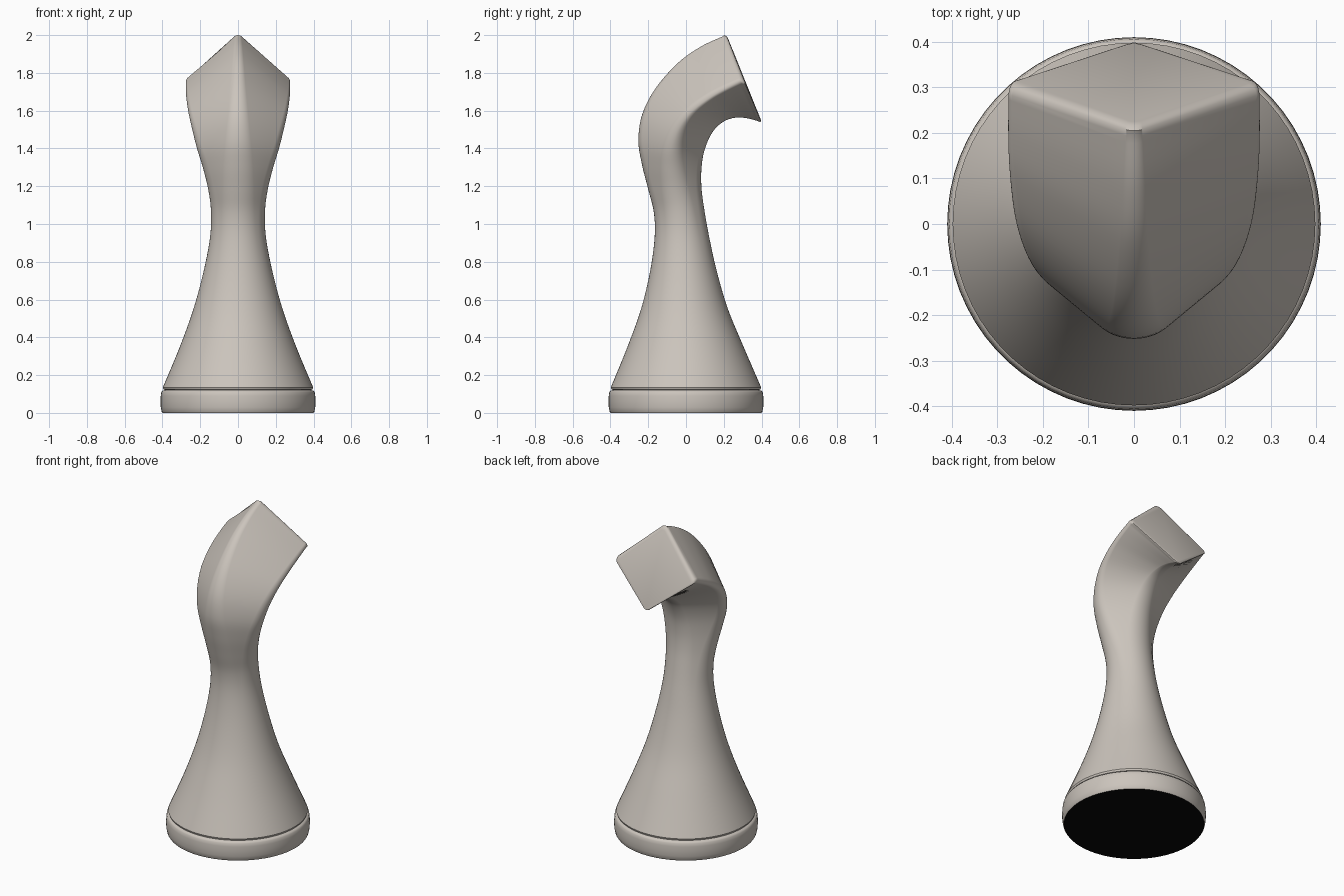
import bpy, bmesh, math
from mathutils import Vector

if "Cube" in bpy.data.objects:
    bpy.data.objects.remove(bpy.data.objects["Cube"])


def material(name, rgb):
    m = bpy.data.materials.new(name)
    m.diffuse_color = (*rgb, 1)
    m.use_nodes = True
    m.node_tree.nodes["Principled BSDF"].inputs["Base Color"].default_value = m.diffuse_color
    return m


stone = material("warm grey", (0.60, 0.555, 0.505))
felt = material("black felt", (0.002, 0.002, 0.002))

K = 17  # points per rounded corner


def ring(back, front, side, half_width, rnd):
    """Rounded diamond section: rnd = 1 is an ellipse, rnd near 0 a sharp diamond."""
    pts = []
    for c in range(4):
        mid = c * math.pi / 2
        for i in range(K):
            t = mid + (i / K - 0.5 + 0.5 / K) * math.pi / 2
            a = (1 - rnd) * math.cos(mid) + rnd * math.cos(t)
            b = (1 - rnd) * math.sin(mid) + rnd * math.sin(t)
            end = back if b > 0 else front
            p = Vector(side) + (Vector(end) - Vector(side)) * abs(b)
            pts.append((a * half_width, p.x, p.y))
    return pts


def loft(name, rings, mats):
    bm = bmesh.new()
    loops = [[bm.verts.new(p) for p in r] for r in rings]
    n = len(loops[0])
    for lo, hi in zip(loops, loops[1:]):
        for i in range(n):
            j = (i + 1) % n
            bm.faces.new((lo[i], lo[j], hi[j], hi[i]))
    bottom = bm.faces.new(loops[0])
    bm.faces.new(loops[-1])
    bottom.material_index = len(mats) - 1
    bmesh.ops.recalc_face_normals(bm, faces=bm.faces)
    me = bpy.data.meshes.new(name)
    bm.to_mesh(me)
    bm.free()
    ob = bpy.data.objects.new(name, me)
    bpy.context.collection.objects.link(ob)
    for m in mats:
        me.materials.append(m)
    bpy.ops.object.select_all(action='DESELECT')
    ob.select_set(True)
    bpy.context.view_layer.objects.active = ob
    bpy.ops.object.shade_smooth_by_angle(angle=math.radians(40))


def circle(radius, z):
    return ring((-radius, z), (radius, z), (0, z), radius, 1)


# Sections: back y, z, front y, z, side y, z, half width, roundness
S = [
    (-.398, .135, .398, .135, 0, .135, .398, 1),
    (-.310, .35, .305, .35, 0, .35, .308, 1),
    (-.238, .55, .222, .55, -.008, .55, .236, 1),
    (-.190, .75, .163, .75, -.013, .75, .182, 1),
    (-.166, .93, .123, .93, -.022, .93, .148, .97),
    (-.170, 1.06, .098, 1.07, -.036, 1.065, .143, .9),
    (-.199, 1.18, .083, 1.18, -.058, 1.18, .157, .8),
    (-.232, 1.31, .081, 1.28, -.075, 1.295, .185, .64),
    (-.252, 1.44, .095, 1.38, -.073, 1.40, .217, .47),
    (-.232, 1.58, .133, 1.475, -.040, 1.50, .242, .34),
    (-.160, 1.72, .185, 1.533, .025, 1.59, .262, .24),
    (-.040, 1.855, .245, 1.560, .120, 1.665, .273, .17),
    (.080, 1.94, .310, 1.562, .205, 1.715, .276, .13),
    (.192, 1.992, .378, 1.546, .288, 1.757, .275, .10),
]


def spline(steps=5):
    out = []
    for i in range(len(S) - 1):
        p = [S[max(i - 1, 0)], S[i], S[i + 1], S[min(i + 2, len(S) - 1)]]
        for s in range(steps):
            t = s / steps
            out.append([0.5 * (2 * b + (c - a) * t + (2 * a - 5 * b + 4 * c - d) * t * t
                               + (3 * b - a - 3 * c + d) * t ** 3)
                        for a, b, c, d in zip(*p)])
    return out + [S[-1]]


# Softened rim leading to the flat end of the head
rim = [(.205, 2.0, .391, 1.540, .301, 1.755, .272, .10),
       (.216, 1.993, .396, 1.543, .308, 1.752, .267, .10),
       (.225, 1.977, .396, 1.553, .312, 1.752, .256, .09)]

body_rings = [circle(.385, .121), circle(.394, .124)]
body_rings += [ring(s[0:2], s[2:4], s[4:6], s[6], s[7]) for s in spline() + rim]
loft("body_and_head", body_rings, [stone])

# Base disc with softened edges and a dark underside
profile = [(.400, 0), (.404, .006), (.409, .03), (.410, .06), (.409, .09),
           (.406, .109), (.400, .117), (.385, .121)]
loft("base_disc", [circle(r, z) for r, z in profile], [stone, felt])
